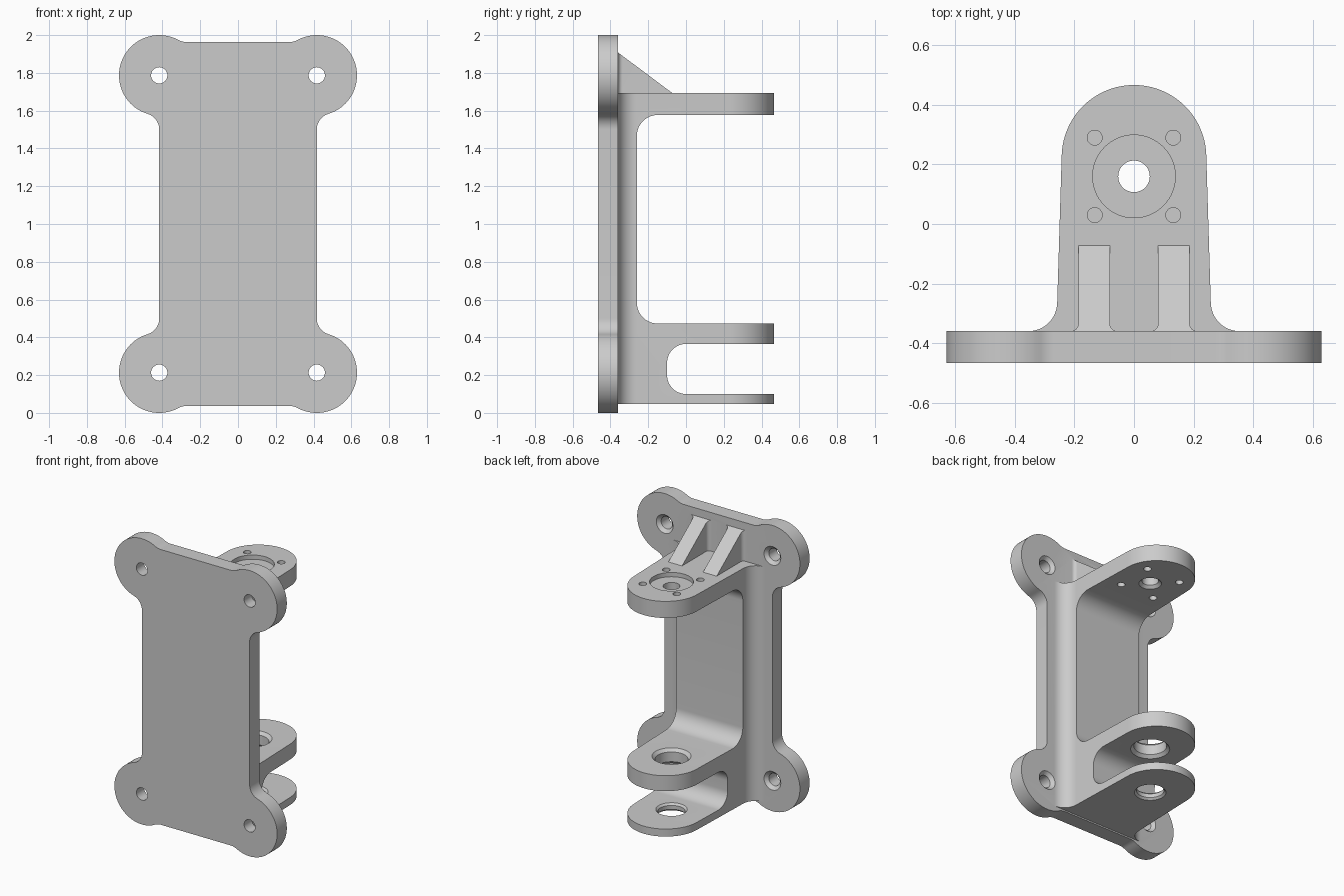
import bpy, bmesh, math
from mathutils import Vector

if "Cube" in bpy.data.objects:
    bpy.data.objects.remove(bpy.data.objects["Cube"])

grey = bpy.data.materials.new("machined grey")
grey.diffuse_color = (0.6, 0.6, 0.6, 1)
grey.use_nodes = True
grey.node_tree.nodes["Principled BSDF"].inputs["Base Color"].default_value = grey.diffuse_color


def obj_from(bm, name):
    bmesh.ops.recalc_face_normals(bm, faces=bm.faces[:])
    me = bpy.data.meshes.new(name)
    bm.to_mesh(me)
    bm.free()
    me.materials.append(grey)
    ob = bpy.data.objects.new(name, me)
    bpy.context.collection.objects.link(ob)
    return ob


def prism(name, pts, axis, lo, hi):
    """Extrude a 2D outline along an axis; x uses (y,z), y uses (x,z), z uses (x,y)."""
    place = {"x": lambda a, b: (lo, a, b), "y": lambda a, b: (a, lo, b),
             "z": lambda a, b: (a, b, lo)}[axis]
    bm = bmesh.new()
    face = bm.faces.new([bm.verts.new(place(*p)) for p in pts])
    ext = bmesh.ops.extrude_face_region(bm, geom=[face])
    step = Vector([(hi - lo) * (axis == k) for k in "xyz"])
    bmesh.ops.translate(bm, vec=step, verts=[v for v in ext["geom"] if isinstance(v, bmesh.types.BMVert)])
    return obj_from(bm, name)


def lathe(name, cx, cy, steps, axis="z", n=64):
    """Round cutter from (height, radius) steps along an axis."""
    bm = bmesh.new()
    rings = []
    for h, r in steps:
        ring = []
        for i in range(n):
            t = 2 * math.pi * i / n
            a, b = cx + r * math.cos(t), cy + r * math.sin(t)
            ring.append(bm.verts.new((a, b, h) if axis == "z" else (a, h, b)))
        rings.append(ring)
    for p, q in zip(rings, rings[1:]):
        for i in range(n):
            j = (i + 1) % n
            bm.faces.new((p[i], p[j], q[j], q[i]))
    bm.faces.new(rings[0])
    bm.faces.new(rings[-1])
    return obj_from(bm, name)


def arc(cx, cy, r, a0, a1, n=16):
    return [(cx + r * math.cos(math.radians(a0 + (a1 - a0) * i / n)),
             cy + r * math.sin(math.radians(a0 + (a1 - a0) * i / n))) for i in range(n + 1)]


def boolean(ob, tool, op):
    m = ob.modifiers.new(tool.name, "BOOLEAN")
    m.operation, m.solver, m.object = op, "EXACT", tool
    bpy.context.view_layer.objects.active = ob
    bpy.ops.object.modifier_apply(modifier=m.name)
    bpy.data.objects.remove(tool)


# Back plate: four round lobes blended into straight sides
LX, LZ, LR = 0.417, 0.787, 0.213
fs, ft = 0.087, 0.097                       # side and top blend radii
side_c, top_c = (LX + fs, 0.5), (0.27, 0.963 + ft)
a_side = math.degrees(math.atan2(side_c[1] - LZ, side_c[0] - LX))
a_top = math.degrees(math.atan2(top_c[1] - LZ, top_c[0] - LX))
quarter = (arc(*side_c, fs, 180, a_side + 180, 10)
           + arc(LX, LZ, LR, a_side, a_top, 48)[1:]
           + arc(*top_c, ft, a_top - 180, -90, 10)[1:])
half = quarter + [(-x, z) for x, z in reversed(quarter)]
outline = [(x, 1 + z) for x, z in half + [(-x, -z) for x, z in half]]
bracket = prism("bracket", outline, "y", -0.467, -0.36)

# Arm body: tapered tongue with rounded end and blended root
side = ([(0.355, -0.40)] + arc(0.355, -0.263, 0.097, 270, 180, 12)
        + arc(0, 0.224, 0.243, 2, 90, 32))
body = prism("arm_body", side + [(-x, y) for x, y in reversed(side[:-1])], "z", 0.047, 1.693)


# Openings between the arms, with rounded inner corners
def opening(name, y, z0, z1, r):
    pts = ([(0.7, z0)] + arc(y + r, z0 + r, r, 270, 180)
           + arc(y + r, z1 - r, r, 180, 90) + [(0.7, z1)])
    return prism(name, pts, "x", -0.8, 0.8)


boolean(body, opening("main_opening", -0.26, 0.473, 1.577, 0.11), "DIFFERENCE")
boolean(body, opening("lower_slot", -0.10, 0.10, 0.365, 0.10), "DIFFERENCE")
boolean(bracket, body, "UNION")

# Sloped ribs above the top arm, with small root blends
for s in (-1, 1):
    x0, x1, f = 0.081, 0.187, 0.025
    pts = ([(x0 - f, -0.38)] + arc(x0 - f, -0.36 + f, f, 270, 360, 6) + [(x0, -0.05), (x1, -0.05)]
           + arc(x1 + f, -0.36 + f, f, 180, 270, 6) + [(x1 + f, -0.38)])
    rib = prism("rib", [(s * x, y) for x, y in pts], "z", 1.66, 2.0)
    wedge = prism("wedge", [(-0.40, 1.67), (-0.072, 1.67), (-0.072, 1.693), (-0.36, 1.908),
                            (-0.40, 1.908)], "x", -0.5, 0.5)
    boolean(rib, wedge, "INTERSECT")
    boolean(bracket, rib, "UNION")

# Bearing seat and holes through the three arms
CY = 0.16
cuts = [
    lathe("top_seat", 0, CY, [(1.56, 0.072), (1.577, 0.072), (1.596, 0.053), (1.663, 0.053),
                              (1.663, 0.139), (1.72, 0.139)]),
    lathe("middle_hole", 0, CY, [(0.35, 0.124), (0.365, 0.124), (0.385, 0.104), (0.453, 0.104),
                                 (0.473, 0.124), (0.49, 0.124)]),
    lathe("bottom_hole", 0, CY, [(0.03, 0.1), (0.047, 0.1), (0.06, 0.087), (0.087, 0.087),
                                 (0.1, 0.1), (0.12, 0.1)]),
]
for sx in (-1, 1):
    for sy in (-1, 1):
        cuts.append(lathe("bolt_hole", sx * 0.132, CY + sy * 0.13, [(1.55, 0.025), (1.72, 0.025)], n=32))
        # Countersunk mounting holes in the plate lobes
        cuts.append(lathe("mount_hole", sx * LX, 1 + sy * LZ,
                          [(-0.50, 0.043), (-0.382, 0.043), (-0.36, 0.065), (-0.34, 0.065)], "y", 40))
for c in cuts:
    boolean(bracket, c, "DIFFERENCE")

bpy.ops.object.select_all(action="DESELECT")
bracket.select_set(True)
bpy.context.view_layer.objects.active = bracket
bpy.ops.object.shade_smooth_by_angle(angle=math.radians(30))
